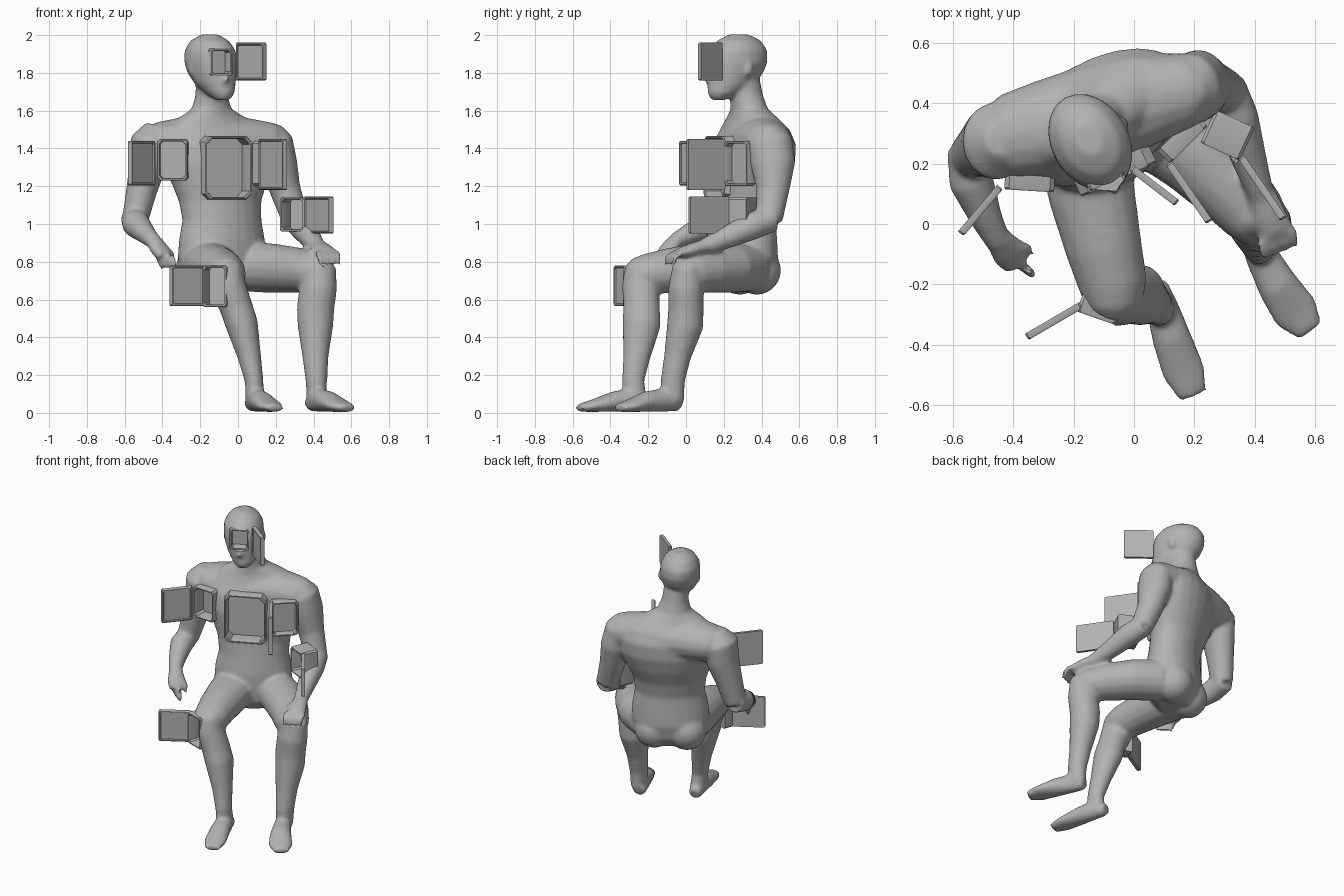
import bpy, bmesh, math
from mathutils import Vector

grey = bpy.data.materials.new("plain grey")
grey.diffuse_color = (0.45, 0.45, 0.45, 1)
Z = Vector((0, 0, 1))
Y = Vector((0, 1, 0))
FACING = Vector((math.sin(math.radians(30)), -math.cos(math.radians(30)), 0))


def finish(name, bm):
    bmesh.ops.recalc_face_normals(bm, faces=bm.faces)
    me = bpy.data.meshes.new(name)
    bm.to_mesh(me)
    bm.free()
    me.materials.append(grey)
    ob = bpy.data.objects.new(name, me)
    bpy.context.collection.objects.link(ob)
    return ob


def skin(bm, rings):
    """Bridge rings of points and cap both ends."""
    vs = [[bm.verts.new(p) for p in r] for r in rings]
    n = len(vs[0])
    for a, b in zip(vs, vs[1:]):
        for i in range(n):
            j = (i + 1) % n
            bm.faces.new((a[i], a[j], b[j], b[i]))
    bm.faces.new(vs[0])
    bm.faces.new(vs[-1])


body_bm = bmesh.new()


def loft(sections, ref=Z, flat=False, n=16):
    """Elliptical sections (x, y, z, half width[, half depth]) along a path."""
    pts = [Vector(s[:3]) for s in sections]
    rings = []
    for i, s in enumerate(sections):
        t = Z if flat else (pts[min(i + 1, len(pts) - 1)] - pts[max(i - 1, 0)]).normalized()
        side = ref.cross(t).normalized()
        other = t.cross(side)
        a, b = s[3], s[-1]
        rings.append([pts[i] + side * a * math.cos(k * math.tau / n)
                      + other * b * math.sin(k * math.tau / n) for k in range(n)])
    bm = bmesh.new()
    skin(bm, rings)
    bmesh.ops.recalc_face_normals(bm, faces=bm.faces)
    me = bpy.data.meshes.new("part")
    bm.to_mesh(me)
    bm.free()
    body_bm.from_mesh(me)
    bpy.data.meshes.remove(me)


def blob(c, r):
    loft([(c[0], c[1], c[2] + r * math.sin(a), max(r * math.cos(a), 0.004))
          for a in [math.radians(d) for d in range(-90, 91, 20)]], Y, True)


# torso and neck
loft([(-.08, .29, .65, .13, .10), (-.085, .29, .72, .21, .155), (-.088, .295, .82, .25, .17),
      (-.085, .295, .92, .245, .165), (-.085, .30, 1.02, .225, .155), (-.095, .315, 1.12, .235, .16),
      (-.10, .335, 1.22, .275, .18), (-.11, .35, 1.32, .315, .19), (-.12, .36, 1.42, .32, .18),
      (-.125, .365, 1.5, .28, .14), (-.135, .35, 1.56, .2, .11), (-.14, .335, 1.61, .11, .095),
      (-.14, .32, 1.68, .085, .09), (-.14, .3, 1.78, .08, .09)], FACING, True, 24)
for c in ((-.205, .285, .755), (-.015, .375, .755)):
    blob(c, .13)

# shoulder yoke
loft([(-.5, .275, 1.41, .08), (-.42, .29, 1.425, .14, .115), (-.3, .315, 1.43, .16, .135),
      (-.12, .365, 1.43, .17, .14), (.06, .42, 1.43, .15, .13), (.18, .445, 1.42, .125, .115),
      (.25, .455, 1.4, .07)])

# head, nose and ears
loft([(-.08, .17, 1.655, .035, .035), (-.093, .198, 1.69, .07, .088), (-.12, .235, 1.74, .1, .13),
      (-.138, .26, 1.8, .12, .16), (-.145, .272, 1.86, .13, .17), (-.148, .275, 1.92, .125, .165),
      (-.15, .28, 1.97, .095, .125), (-.15, .28, 2.004, .04, .055)], FACING, True, 20)
loft([(-.065, .115, 1.75, .02, .03), (-.068, .125, 1.81, .01, .015)], FACING, True, 8)
for s in (-1, 1):
    x, y = -.14 + s * .107, .275 + s * .06
    loft([(x, y, 1.785, .008, .014), (x, y, 1.82, .016, .026), (x, y, 1.85, .01, .018)], FACING, True, 10)

# legs: thigh, shin, foot
loft([(-.195, .33, .77, .1), (-.18, .25, .775, .138), (-.14, .1, .77, .145, .13), (-.1, -.08, .755, .128, .12),
      (-.07, -.2, .735, .115, .11), (-.065, -.27, .725, .095, .095), (-.062, -.315, .72, .05, .06)])
loft([(-.07, -.245, .77, .09, .08), (-.06, -.24, .68, .1, .1), (-.01, -.235, .56, .088, .097),
      (.02, -.235, .47, .087, .103), (.06, -.26, .3, .063, .073), (.085, -.28, .17, .05, .06),
      (.09, -.27, .06, .05, .065)], Y)
loft([(.07, -.195, .045, .04, .038), (.095, -.28, .07, .055, .065), (.125, -.38, .06, .066, .055),
      (.165, -.49, .038, .073, .034), (.198, -.57, .025, .05, .02)])
loft([(-.02, .36, .77, .1), (.06, .32, .775, .135, .135), (.2, .235, .765, .14, .13), (.32, .12, .755, .125, .12),
      (.4, .03, .745, .11, .11), (.435, -.015, .74, .09, .092), (.455, -.05, .735, .05, .06)])
loft([(.43, .01, .78, .09, .08), (.425, 0, .66, .1, .095), (.41, 0, .55, .1, .095),
      (.41, -.005, .46, .095, .097), (.41, -.045, .3, .07, .072), (.415, -.07, .17, .058, .065),
      (.415, -.07, .06, .05, .06)], Y)
loft([(.385, -.03, .045, .04, .038), (.42, -.1, .07, .055, .065), (.48, -.21, .06, .07, .055),
      (.535, -.29, .038, .08, .035), (.585, -.355, .025, .05, .022)])

# arms: upper arm, forearm, palm
loft([(-.43, .28, 1.52, .06), (-.455, .275, 1.44, .115, .13), (-.475, .27, 1.32, .1, .12),
      (-.51, .25, 1.18, .083, .095), (-.545, .225, 1.02, .07, .075)], Y)
loft([(-.55, .25, 1.03, .07), (-.54, .14, 1.0, .075), (-.49, .02, .95, .055), (-.45, -.06, .91, .042)])
loft([(-.45, -.05, .915, .045, .04), (-.415, -.095, .865, .06, .038), (-.385, -.125, .825, .055, .03)])
loft([(.17, .43, 1.51, .06), (.185, .445, 1.44, .105, .12), (.215, .46, 1.32, .1, .12),
      (.25, .46, 1.18, .083, .088), (.305, .44, 1.02, .072)], Y)
loft([(.3, .46, 1.03, .07), (.34, .35, .99, .075), (.38, .22, .93, .06), (.42, .1, .88, .045)])
loft([(.42, .11, .885, .045, .038), (.45, .03, .865, .058, .035), (.475, -.03, .845, .06, .03)])

# fingers
for k in (-1.5, -.5, .5, 1.5):
    x, y = -.385 + k * .024, -.125 - k * .018
    loft([(x, y, .835, .017), (x + .01, y - .015, .79, .016), (x + .02, y - .015, .76, .01)], Y, n=8)
    x, y = .47 + k * .034, -.035 + k * .014
    loft([(x, y, .85, .017), (x + .012, y - .04, .83, .017), (x + .016, y - .055, .78, .012)], Y, n=8)
loft([(-.39, -.07, .88, .02), (-.35, -.08, .84, .018), (-.34, -.1, .8, .012)], Y, n=8)
loft([(.41, .05, .87, .02), (.385, .0, .85, .018), (.385, -.03, .83, .012)], Y, n=8)

# fuse the figure into one skin
body = finish("seated_figure", body_bm)
m = body.modifiers.new("fuse", 'REMESH')
m.mode = 'VOXEL'
m.voxel_size = 0.011
m = body.modifiers.new("soften", 'SMOOTH')
m.factor = 0.5
m.iterations = 12


def octagon(p0, p1, z0, z1, off, inset, k):
    """Rectangle with corners clipped by k, shifted outward by off."""
    p0, p1 = Vector((*p0, 0)), Vector((*p1, 0))
    u = (p1 - p0).normalized()
    out = Vector((u.y, -u.x, 0))
    w, h = (p1 - p0).length / 2 - inset, (z1 - z0) / 2 - inset
    c = (p0 + p1) / 2 + Z * (z0 + z1) / 2 + out * off
    corners = [(w, h - k), (w - k, h), (k - w, h), (-w, h - k),
               (-w, k - h), (k - w, -h), (w - k, -h), (w, k - h)]
    return [c + u * a + Z * b for a, b in corners]


def tray(name, p0, p1, z0, z1, depth, wall, floor, k):
    bm = bmesh.new()
    q = (p0, p1, z0, z1)
    skin(bm, [octagon(*q, -depth, 0, k), octagon(*q, -.006, 0, k), octagon(*q, 0, .004, k),
              octagon(*q, 0, wall - .003, k), octagon(*q, -.006, wall, k),
              octagon(*q, floor - depth, wall, k)])
    return finish(name, bm)


# open compartments, each cut into the body and lined
boxes = [("face_box", (-.145, .108), (-.03, .165), 1.785, 1.93, .07, .008),
         ("chest_box", (-.175, .09), (.075, .205), 1.13, 1.465, .11, .03),
         ("right_breast_box", (-.43, .115), (-.265, .105), 1.23, 1.45, .1, .015),
         ("left_breast_box", (.12, .2), (.245, .325), 1.2, 1.44, .06, .015),
         ("forearm_box", (.22, .27), (.35, .21), .96, 1.14, .12, .01),
         ("knee_box", (-.19, -.29), (-.06, -.335), .56, .78, .09, .01)]
for name, p0, p1, z0, z1, d, k in boxes:
    tray(name, p0, p1, z0, z1, d, .014, .012, k)
    bm = bmesh.new()
    skin(bm, [octagon(p0, p1, z0, z1, o, .004, k) for o in (.004 - d, .05)])
    cutter = finish(name + "_cutter", bm)
    cutter.hide_render = True
    cutter.hide_viewport = True
    m = body.modifiers.new("cut", 'BOOLEAN')
    m.operation = 'DIFFERENCE'
    m.solver = 'EXACT'
    m.object = cutter

# bake the body so that the cutters can go
dg = bpy.context.evaluated_depsgraph_get()
baked = bpy.data.meshes.new_from_object(body.evaluated_get(dg))
body.modifiers.clear()
body.data = baked
for ob in [o for o in bpy.data.objects if o.name.endswith("_cutter")]:
    bpy.data.objects.remove(ob)

# open doors, shallow side turned to their compartment
for name, p0, p1, z0, z1 in [("face_door", (-.015, .175), (.135, .06), 1.76, 1.96),
                             ("chest_door", (.105, .195), (.24, .0), 1.18, 1.45),
                             ("right_breast_door", (-.565, -.04), (-.435, .115), 1.205, 1.44),
                             ("forearm_door", (.345, .215), (.485, .01), .95, 1.145),
                             ("knee_door", (-.35, -.385), (-.17, -.28), .565, .78)]:
    tray(name, p0, p1, z0, z1, .024, .014, .016, .006)

# smooth shading with sharp edges kept
bpy.ops.object.select_all(action='DESELECT')
for ob in bpy.data.objects:
    ob.select_set(True)
bpy.context.view_layer.objects.active = body
bpy.ops.object.shade_smooth_by_angle(angle=math.radians(35))
